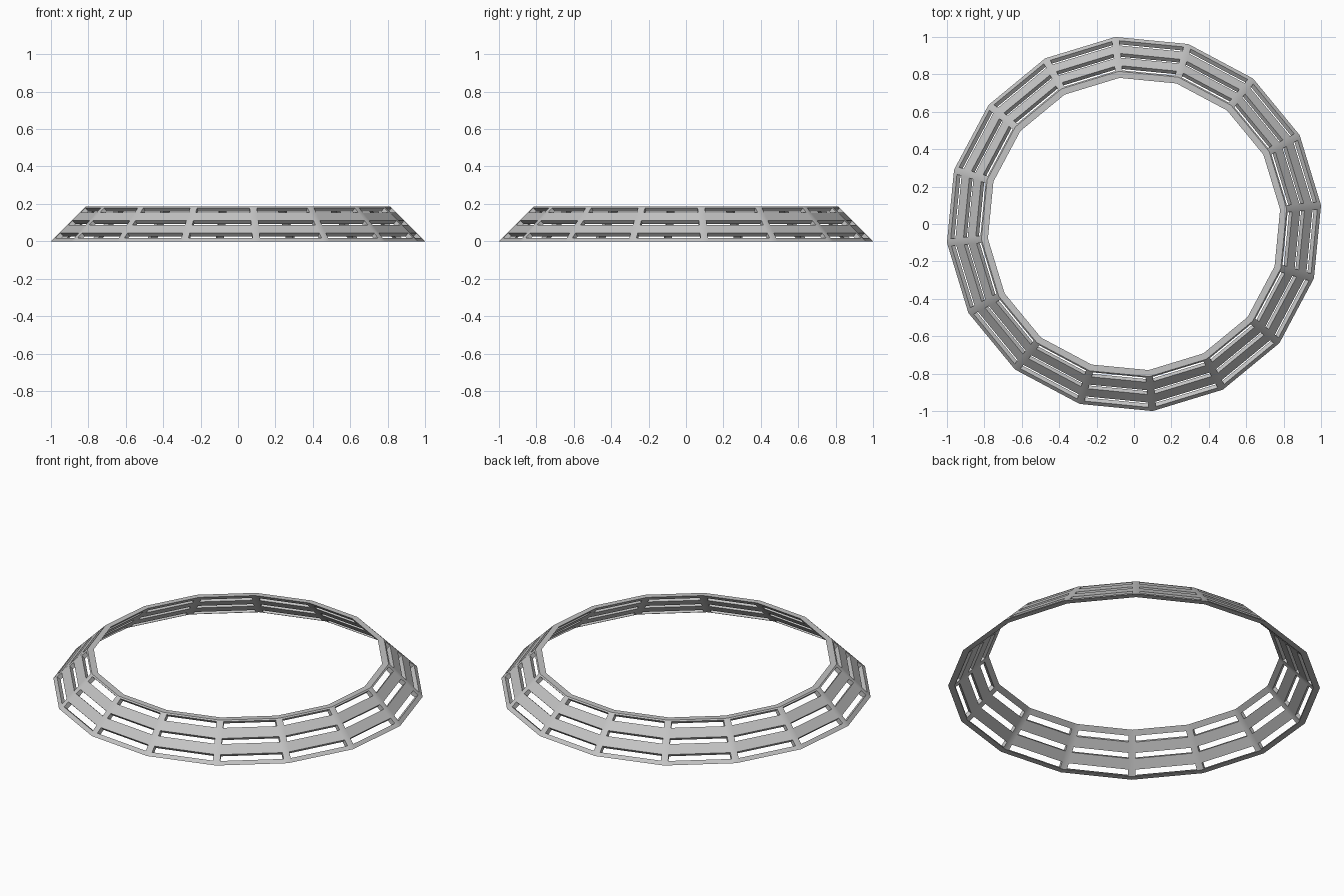
import bpy, bmesh, math
from mathutils import Vector

cube = bpy.data.objects.get("Cube")
if cube:
    bpy.data.objects.remove(cube, do_unlink=True)

SIDES = 16
STEP = 2 * math.pi / SIDES
START = math.radians(5.7)
RIB = 0.02                      # half width of a rib
OUTER_R, INNER_R = 1.005, 0.97  # base radii, both skins lean in at 45 degrees
OUTER_Z = [0, 0.018, 0.044, 0.087, 0.110, 0.153, 0.178, 0.185]
INNER_Z = [0, 0.003, 0.026, 0.070, 0.092, 0.135, 0.160, 0.185]
SLOT_ROWS = (1, 3, 5)


def row_points(side, radius, z):
    """Four points across one side: corner, rib edge, rib edge, corner."""
    a, b = (Vector((radius * math.cos(t), radius * math.sin(t), z))
            for t in (START + side * STEP, START + (side + 1) * STEP))
    rib = (b - a).normalized() * RIB
    return [a, a + rib, b - rib, b]


# Material
grey = bpy.data.materials.new("light grey")
grey.use_nodes = True
colour = (0.55, 0.55, 0.55, 1)
grey.diffuse_color = colour
grey.node_tree.nodes["Principled BSDF"].inputs["Base Color"].default_value = colour

# Slotted sloping ring: outer skin, inner skin, slot walls and rims
bm = bmesh.new()
last = len(OUTER_Z) - 1
for side in range(SIDES):
    skins = [[[bm.verts.new(p) for p in row_points(side, r - z, z)] for z in levels]
             for r, levels in ((OUTER_R, OUTER_Z), (INNER_R, INNER_Z))]
    out, inn = skins
    for row in range(last):
        for col in range(3):
            if row in SLOT_ROWS and col == 1:
                loop = [(row, 1), (row, 2), (row + 1, 2), (row + 1, 1)]
                for (i, j), (k, l) in zip(loop, loop[1:] + loop[:1]):
                    bm.faces.new((out[i][j], out[k][l], inn[k][l], inn[i][j]))
                continue
            for skin in skins:
                bm.faces.new((skin[row][col], skin[row][col + 1],
                              skin[row + 1][col + 1], skin[row + 1][col]))
    for row in (0, last):
        for col in range(3):
            bm.faces.new((out[row][col], out[row][col + 1],
                          inn[row][col + 1], inn[row][col]))
bmesh.ops.remove_doubles(bm, verts=bm.verts, dist=0.0005)
bmesh.ops.recalc_face_normals(bm, faces=bm.faces)

mesh = bpy.data.meshes.new("slotted_ring")
bm.to_mesh(mesh)
bm.free()
mesh.materials.append(grey)
ring = bpy.data.objects.new("slotted_ring", mesh)
bpy.context.collection.objects.link(ring)

# Soft shading over the ribs, crisp slot edges
bpy.ops.object.select_all(action='DESELECT')
ring.select_set(True)
bpy.context.view_layer.objects.active = ring
bpy.ops.object.shade_smooth_by_angle(angle=math.radians(30))
